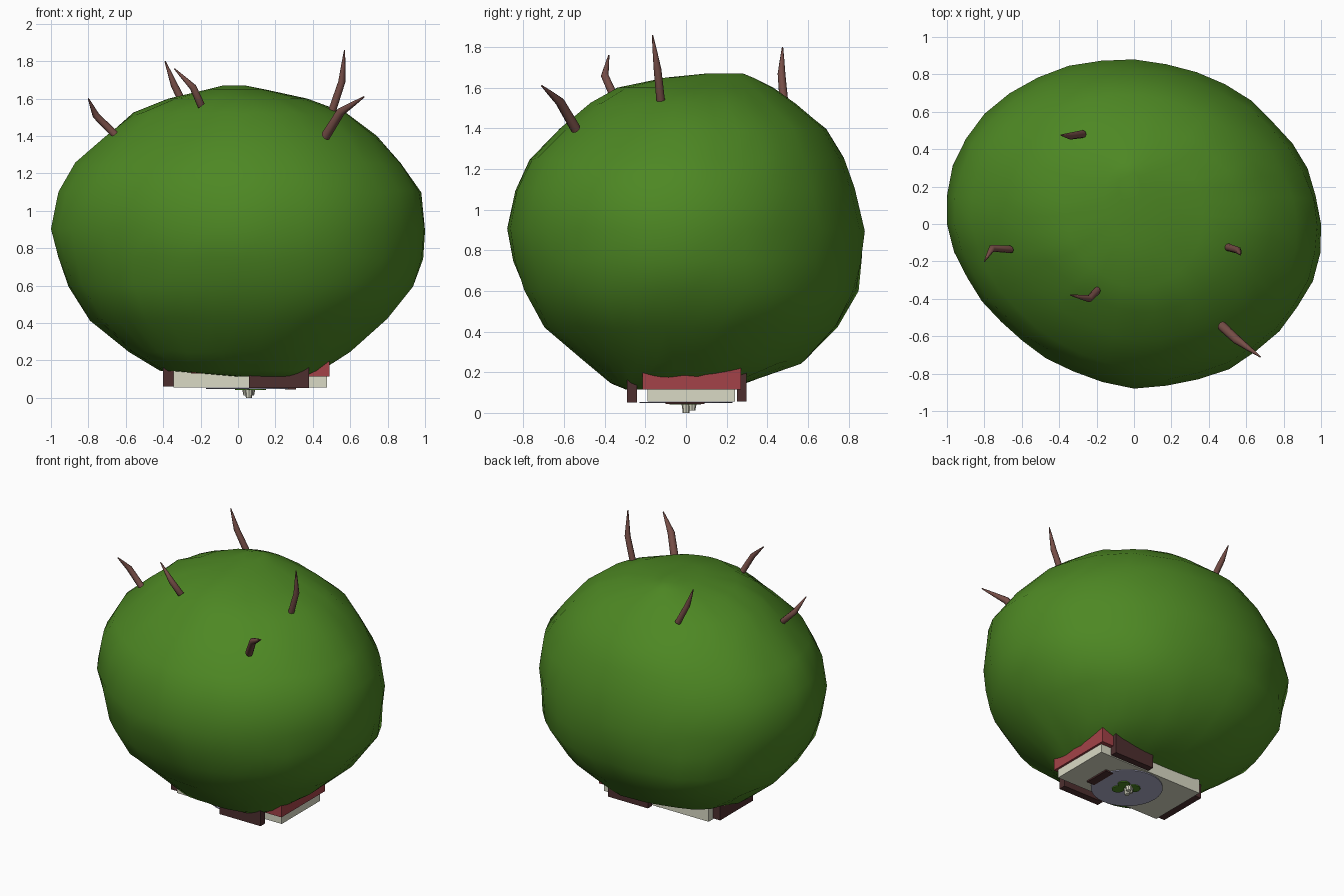
import bpy, bmesh, math, random
from mathutils import Vector

if "Cube" in bpy.data.objects:
    bpy.data.objects.remove(bpy.data.objects["Cube"])

random.seed(4)

def material(name, rgb):
    m = bpy.data.materials.new(name)
    m.diffuse_color = (*rgb, 1)
    m.use_nodes = True
    m.node_tree.nodes["Principled BSDF"].inputs["Base Color"].default_value = m.diffuse_color
    return m

GREEN = material("leaf green", (0.075, 0.245, 0.017))
BRANCH = material("branch brown", (0.18, 0.075, 0.062))
DARK = material("dark wood", (0.075, 0.028, 0.028))
RED = material("roof red", (0.37, 0.055, 0.065))
CREAM = material("wall cream", (0.70, 0.70, 0.56))
BLUE = material("pale slate", (0.44, 0.44, 0.60))

def finish(name, bm, mat, smooth=False):
    bmesh.ops.recalc_face_normals(bm, faces=bm.faces)
    me = bpy.data.meshes.new(name)
    bm.to_mesh(me)
    bm.free()
    me.materials.append(mat)
    for p in me.polygons:
        p.use_smooth = smooth
    ob = bpy.data.objects.new(name, me)
    bpy.context.collection.objects.link(ob)
    return ob

def loft(bm, rings):
    """Skin a list of point rings and close both ends."""
    vs = [[bm.verts.new(p) for p in r] for r in rings]
    n = len(vs[0])
    for a, b in zip(vs, vs[1:]):
        for i in range(n):
            j = (i + 1) % n
            bm.faces.new((a[i], a[j], b[j], b[i]))
    bm.faces.new(vs[0])
    bm.faces.new(vs[-1])

def box(name, x0, x1, y0, y1, z0, z1, mat):
    bm = bmesh.new()
    loft(bm, [[(x0, y0, z), (x1, y0, z), (x1, y1, z), (x0, y1, z)] for z in (z0, z1)])
    return finish(name, bm, mat)

def disc(name, x, y, z, r, h, mat, n=32, r2=None):
    bm = bmesh.new()
    rings = []
    for zz, rr in ((z, r), (z + h, r if r2 is None else r2)):
        rings.append([(x + rr * math.cos(math.tau * i / n),
                       y + rr * math.sin(math.tau * i / n), zz) for i in range(n)])
    loft(bm, rings)
    return finish(name, bm, mat)

# Leafy crown: lumpy rings, each row is z, x min, x max, y min, y max
rows = [(0.115, -0.02, 0.36, -0.29, 0.03), (0.145, -0.40, 0.43, -0.36, 0.28),
        (0.25, -0.58, 0.60, -0.49, 0.57), (0.42, -0.78, 0.79, -0.69, 0.74),
        (0.60, -0.90, 0.93, -0.79, 0.835), (0.75, -0.96, 0.99, -0.85, 0.86),
        (0.90, -1.00, 1.00, -0.88, 0.88), (1.10, -0.96, 0.98, -0.84, 0.83),
        (1.25, -0.87, 0.87, -0.77, 0.78), (1.40, -0.71, 0.74, -0.62, 0.69),
        (1.52, -0.56, 0.58, -0.47, 0.54), (1.60, -0.37, 0.37, -0.34, 0.43),
        (1.65, -0.16, 0.14, -0.10, 0.33), (1.67, -0.08, 0.04, 0.10, 0.28)]
BULGE = (-0.03, 0.04, -0.07, 0.015)        # fullness of each diagonal quarter
bm = bmesh.new()
N = 36
rings = []
for k, (z, xa, xb, ya, yb) in enumerate(rows):
    ring = []
    square = 0.12 if k < 2 else 0.04 if k < 5 else 0   # squarer underside
    for i in range(N):
        a = math.tau * i / N
        s = 1 + (BULGE[i * 4 // N] + square) * abs(math.sin(2 * a))
        if i % 9:
            s += random.uniform(-0.008, 0.008)
        dz = random.uniform(-0.008, 0.008) if 1 < k < 11 else 0
        ring.append(((xa + xb) / 2 + s * (xb - xa) / 2 * math.cos(a),
                     (ya + yb) / 2 + s * (yb - ya) / 2 * math.sin(a), z + dz))
    rings.append(ring)
loft(bm, rings)
finish("leaf_crown", bm, GREEN, True)

# Bare branches: tapered bent tubes through base, bend and tip
def branch(name, pts, r):
    b, m, t = (Vector(p) for p in pts)
    path = [b + (b - m) * 0.1, b, m, m.lerp(t, 0.5), t]
    radii = [r, r, r * 0.9, r * 0.55, r * 0.15]
    d = (t - b).normalized()
    u = d.orthogonal().normalized()
    v = d.cross(u)
    bm = bmesh.new()
    loft(bm, [[p + q * (u * math.cos(math.tau * i / 8) + v * math.sin(math.tau * i / 8))
               for i in range(8)] for p, q in zip(path, radii)])
    ob = finish(name, bm, BRANCH, True)
    bpy.ops.object.select_all(action='DESELECT')
    ob.select_set(True)
    bpy.context.view_layer.objects.active = ob
    bpy.ops.object.shade_smooth_by_angle(angle=math.radians(65))

branches = [[(-0.20, -0.36, 1.57), (-0.24, -0.40, 1.66), (-0.34, -0.38, 1.76)],
            [(-0.28, 0.48, 1.55), (-0.34, 0.47, 1.67), (-0.39, 0.475, 1.80)],
            [(-0.67, -0.135, 1.42), (-0.76, -0.13, 1.51), (-0.80, -0.20, 1.60)],
            [(0.505, -0.125, 1.54), (0.555, -0.14, 1.69), (0.57, -0.165, 1.86)],
            [(0.475, -0.55, 1.41), (0.55, -0.62, 1.53), (0.675, -0.71, 1.61)]]
for i, pts in enumerate(branches):
    branch(f"branch_{i + 1}", pts, 0.026 if i == 4 else 0.021)

# Small building tucked under the crown
box("cream_base", -0.345, 0.475, -0.19, 0.24, 0.055, 0.17, CREAM)
box("red_side", 0.30, 0.49, -0.215, 0.27, 0.115, 0.27, RED)
box("red_front", -0.25, 0.30, -0.215, 0.0, 0.13, 0.24, RED)
box("front_panel", 0.06, 0.38, -0.29, -0.24, 0.052, 0.185, DARK)
box("back_panel", 0.09, 0.40, 0.25, 0.297, 0.055, 0.25, DARK)
box("side_panel", -0.40, -0.345, -0.175, 0.19, 0.06, 0.19, DARK)

# Underside disc with plank, pads and little bloom
disc("underside_disc", 0.06, 0.0, 0.048, 0.23, 0.006, BLUE)
box("plank", 0.25, 0.31, -0.10, 0.09, 0.044, 0.054, DARK)
for i, (x, y, r) in enumerate(((0.10, -0.04, 0.04), (0.03, 0.03, 0.045), (0.11, 0.03, 0.04))):
    disc(f"pad_{i + 1}", x, y, 0.041, r, 0.007, GREEN, 12)
for i, (x, y, z) in enumerate(((0.058, 0.0, 0.0), (0.07, 0.03, 0.012), (0.045, 0.015, 0.012))):
    disc(f"bloom_{i + 1}", x, y, z, 0.016, 0.045 - z, CREAM, 8, 0.022)
